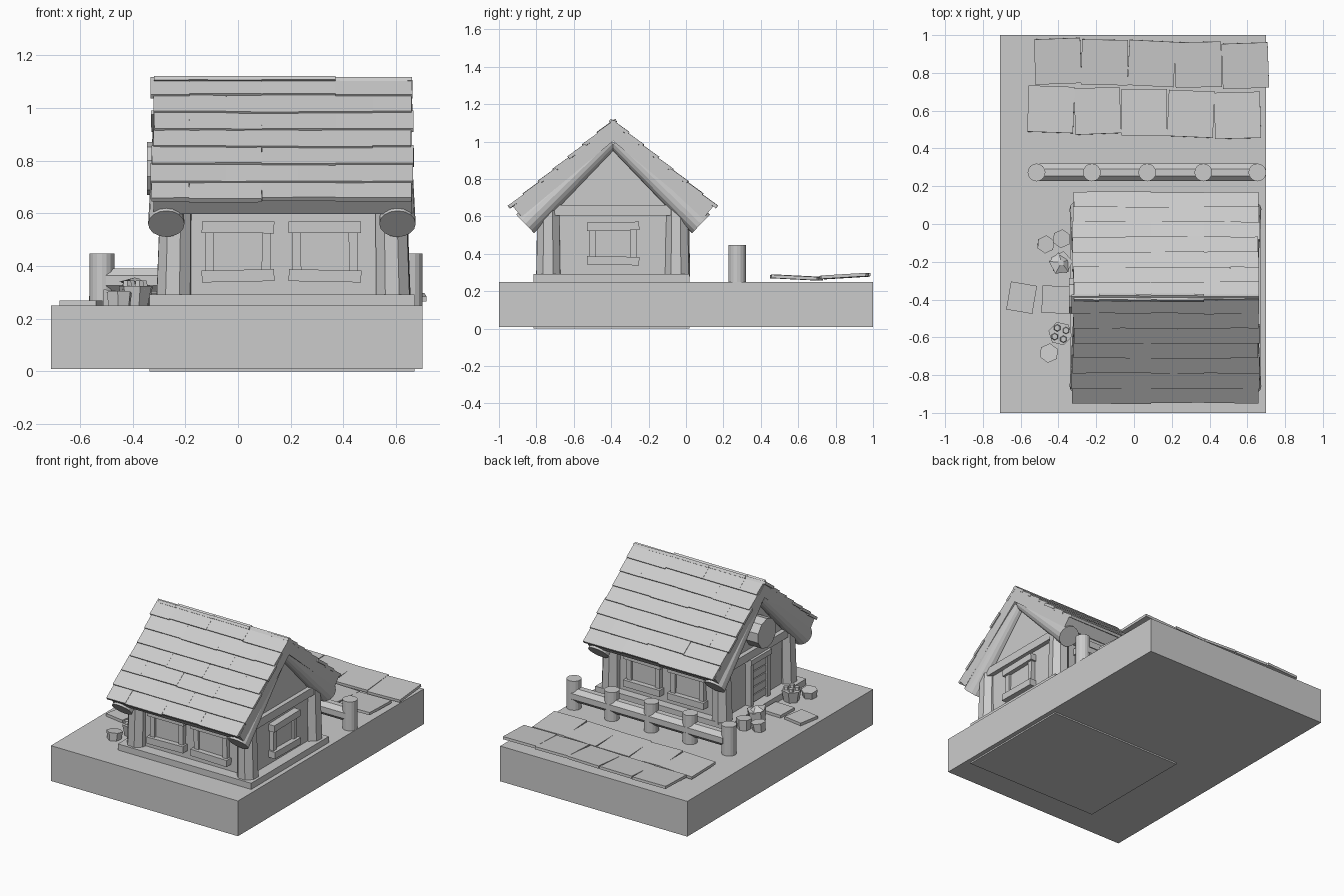
import bpy, bmesh, math, random
from mathutils import Vector, Matrix, Euler

if "Cube" in bpy.data.objects:
    bpy.data.objects.remove(bpy.data.objects["Cube"])

random.seed(4)
MID, TOP = -0.39, 1.12                # ridge line
A = math.atan2(0.46, 0.555)           # roof pitch
C, S = math.cos(A), math.sin(A)


def jit(v):
    return random.uniform(-v, v)


def finish(bm, name):
    bmesh.ops.recalc_face_normals(bm, faces=bm.faces)
    me = bpy.data.meshes.new(name)
    bm.to_mesh(me)
    bm.free()
    ob = bpy.data.objects.new(name, me)
    bpy.context.collection.objects.link(ob)
    return ob


def box(name, loc, size, rot=(0, 0, 0)):
    bm = bmesh.new()
    m = Matrix.Translation(loc) @ Euler(rot).to_matrix().to_4x4() @ Matrix.Diagonal((*size, 1))
    bmesh.ops.create_cube(bm, size=1, matrix=m)
    return finish(bm, name)


def span(name, x0, x1, y0, y1, z0, z1):
    return box(name, ((x0 + x1) / 2, (y0 + y1) / 2, (z0 + z1) / 2), (x1 - x0, y1 - y0, z1 - z0))


def log(name, p0, p1, r0, r1, n, turn=0.0):
    p0, p1 = Vector(p0), Vector(p1)
    d = p1 - p0
    m = (Matrix.Translation((p0 + p1) / 2) @ d.to_track_quat('Z', 'Y').to_matrix().to_4x4()
         @ Matrix.Rotation(turn, 4, 'Z'))
    bm = bmesh.new()
    bmesh.ops.create_cone(bm, cap_ends=True, segments=n, radius1=r0, radius2=r1,
                          depth=d.length, matrix=m)
    return finish(bm, name)


def prism(name, yz, x0, x1):
    bm = bmesh.new()
    f = bm.faces.new([bm.verts.new((x0, y, z)) for y, z in yz])
    ext = bmesh.ops.extrude_face_region(bm, geom=[f])["geom"]
    bmesh.ops.translate(bm, vec=(x1 - x0, 0, 0),
                        verts=[v for v in ext if isinstance(v, bmesh.types.BMVert)])
    return finish(bm, name)


def slope(s, t, d):
    """Point on roof side s, t down the slope and d below the surface."""
    return (MID + s * (C * t - S * d), TOP - S * t - C * d)


# Ground block, foundation and walls
span("ground_block", -0.71, 0.70, -1, 1, 0.01, 0.25)
span("foundation", -0.335, 0.67, -0.815, 0.02, 0, 0.292)
prism("walls", [(-0.74, 0.28), (-0.04, 0.28), (-0.04, 0.70), (MID, 1.0), (-0.74, 0.70)], -0.25, 0.60)

# Corner posts and tie beams
for x in (-0.242, 0.588):
    for y in (-0.735, -0.045):
        lean = 0.008 if x < 0 else -0.008
        log("corner_post", (x, y, 0.28), (x + lean, y, 0.68), 0.069, 0.062, 8, math.pi / 8 + jit(0.2))
for x in (-0.25, 0.60):
    span("gable_tie_beam", x - 0.03, x + 0.03, -0.72, -0.06, 0.605, 0.66)
for y in (-0.74, -0.04):
    span("eave_beam", -0.22, 0.57, y - 0.03, y + 0.03, 0.60, 0.66)

# Roof deck: a chevron profile
L = 0.72
deck = [slope(-1, L - 0.01, 0.09), slope(-1, L - 0.01, 0.018), (MID, TOP - 0.018 / C),
        slope(1, L - 0.01, 0.018), slope(1, L - 0.01, 0.09), (MID, TOP - 0.09 / C)]
prism("roof_deck", deck, -0.32, 0.66)

# Shingles in staggered rows
ROWS = 7
step = L / ROWS
for s in (-1, 1):
    for r in range(ROWS):
        cuts = [-0.185, 0.09, 0.37] if r % 2 == 0 else [-0.045, 0.23, 0.51]
        edges = [-0.325 + jit(0.008)] + cuts + [0.662 + jit(0.006)]
        for x0, x1 in zip(edges, edges[1:]):
            t = (r + 0.5) * step + jit(0.004)
            y, z = slope(s, t, 0.011)
            box("shingle", ((x0 + x1) / 2, y, z), (x1 - x0, step + 0.012, 0.018),
                (-s * (A - 0.07), jit(0.006), jit(0.012)))

# Gable rafters made of round logs
for x in (-0.272, 0.605):
    for s in (-1, 1):
        log("gable_rafter", (x, MID + s * 0.015, 1.0), (x, MID + s * 0.47, 0.56), 0.045, 0.069, 16)


# Windows: pane, two side bars, lintel and sill; local x across, local y outward
def window(cx, cy, ang, w):
    rot = Matrix.Rotation(ang, 4, 'Z')

    def part(name, u, z, pw, ph, depth):
        p = Vector((cx, cy, z)) + rot @ Vector((u, -depth / 2 + 0.01, 0))
        box(name, p, (pw, depth, ph), (0, jit(0.02), ang))

    part("window_pane", 0, 0.455, w - 0.06, 0.16, 0.025)
    for k in (-1, 1):
        part("window_side", k * (w / 2 - 0.03), 0.455, 0.034, 0.17, 0.04)
    part("window_lintel", 0, 0.547, w, 0.045, 0.055)
    part("window_sill", 0, 0.363, w, 0.045, 0.06)


for x in (0.0, 0.33):
    window(x, -0.74, 0, 0.275)
    window(x, -0.04, math.pi, 0.275)
window(0.60, MID, math.pi / 2, 0.28)

# Door of horizontal planks with frame, on the left gable
for i in range(5):
    box("door_plank", (-0.262, MID, 0.325 + i * 0.053), (0.03, 0.15, 0.047), (jit(0.02), 0, 0))
for k in (-1, 1):
    box("door_jamb", (-0.265, MID + k * 0.09, 0.435), (0.05, 0.03, 0.29))
box("door_lintel", (-0.267, MID, 0.59), (0.06, 0.22, 0.035))

# Round shutter high in the left gable
log("round_shutter", (-0.24, -0.38, 0.77), (-0.345, -0.38, 0.77), 0.10, 0.10, 10)

# Fence
for x in (-0.516, -0.223, 0.07, 0.367, 0.653):
    log("fence_post", (x, 0.273, 0.24), (x, 0.273, 0.447), 0.047, 0.047, 16)
log("fence_rail", (-0.50, 0.273, 0.345), (0.65, 0.273, 0.345), 0.05, 0.05, 8, math.pi / 8)

# Paving slabs in two tilted rows
for i in range(5):
    box("paving_slab_back", (-0.403 + i * 0.248, 0.862 - i * 0.006, 0.281),
        (0.245, 0.24, 0.018), (0.06, jit(0.02), jit(0.05)))
    box("paving_slab_front", (-0.44 + i * 0.247, 0.607 - i * 0.008, 0.273),
        (0.243, 0.245, 0.018), (-0.05, jit(0.02), jit(0.05)))

# Stepping stones to the door
box("stepping_stone", (-0.595, -0.39, 0.258), (0.14, 0.15, 0.022), (0, 0, -0.17))
box("stepping_stone", (-0.415, -0.40, 0.258), (0.145, 0.145, 0.022), (0, 0, -0.03))

# Rocks and the planter beside the door
for x, y, r, h, n in ((-0.475, -0.11, 0.048, 0.055, 6), (-0.385, -0.075, 0.05, 0.07, 6),
                      (-0.45, -0.69, 0.052, 0.05, 6), (-0.39, -0.21, 0.062, 0.08, 5)):
    log("rock", (x, y, 0.245), (x + jit(0.008), y + jit(0.008), 0.25 + h), r * 0.85, r, n, jit(0.5))
log("rock_peak", (-0.39, -0.21, 0.33), (-0.385, -0.205, 0.352), 0.062, 0.015, 5, 0.3)
log("planter", (-0.39, -0.58, 0.245), (-0.39, -0.58, 0.325), 0.048, 0.064, 6, 0.3)
for i in range(4):
    a = 0.5 + i * math.pi / 2
    p = (-0.39 + 0.034 * math.cos(a), -0.58 + 0.034 * math.sin(a))
    log("planter_bud", (*p, 0.31), (*p, 0.345), 0.022, 0.016, 6)
